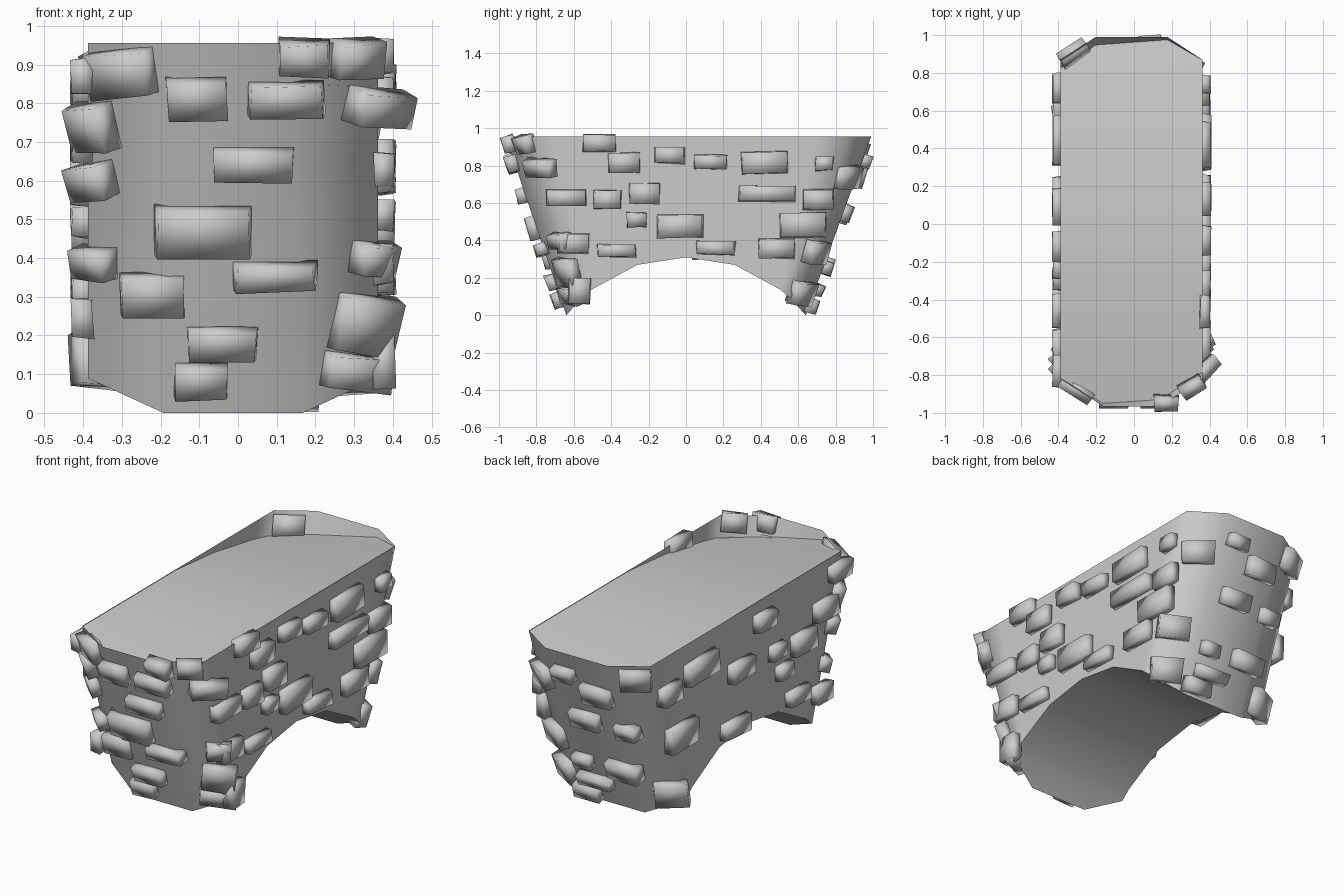
import bpy, bmesh, math, random
from mathutils import Matrix, Vector

if "Cube" in bpy.data.objects:
    bpy.data.objects.remove(bpy.data.objects["Cube"])

random.seed(4)
CX, TOP = -0.013, 0.955

# Wall columns along one side, front to back: (x, y, z at foot), (x, y at rim)
COLS = [((.18, -.64, 0), (.15, -.965)), ((.375, -.56, .09), (.375, -.82)),
        ((.375, -.5, .14), (.375, -.68)), ((.375, -.26, .27), (.375, -.35)),
        ((.375, 0, .31), (.375, 0)), ((.375, .26, .27), (.375, .35)),
        ((.375, .5, .14), (.375, .7)), ((.375, .56, .09), (.375, .87)),
        ((.18, .64, 0), (.19, .99))]


def on_wall(col, z, side):
    (x0, y0, z0), (x1, y1) = col
    t = (z - z0) / (TOP - z0)
    return Vector((CX + side * (x0 + (x1 - x0) * t), y0 + (y1 - y0) * t, z))


def finish(bm, name):
    bmesh.ops.recalc_face_normals(bm, faces=bm.faces)
    me = bpy.data.meshes.new(name)
    bm.to_mesh(me)
    bm.free()
    for p in me.polygons:
        p.use_smooth = True
    ob = bpy.data.objects.new(name, me)
    bpy.context.collection.objects.link(ob)
    return ob


def loft(name, rows, closed=False):
    bm = bmesh.new()
    grid = [[bm.verts.new(p) for p in r] for r in rows]
    n = len(grid)
    for i in range(n if closed else n - 1):
        a, b = grid[i], grid[(i + 1) % n]
        for j in range(len(a) - 1):
            bm.faces.new((a[j], b[j], b[j + 1], a[j + 1]))
    return finish(bm, name)


# Outer walls with an open rim
ring = [(c, 1) for c in COLS] + [(c, -1) for c in reversed(COLS)]
loft("bridge_walls", [[on_wall(c, c[0][2] + (TOP - c[0][2]) * k / 3, s) for k in range(4)]
                      for c, s in ring], True)


# Deck, slightly twisted: it dips at the back left and front right corners
def deck_point(c, side):
    y, x = c[1][1], side * c[1][0]
    dip = .15 * abs(y) ** 1.5 * (.5 - math.copysign(1, y) * x / .75)
    return on_wall(c, TOP - .004 - dip, side)


loft("deck", [[deck_point(c, 1), deck_point(c, -1)] for c in COLS])

# Arched underside
loft("arch_underside", [[on_wall(c, c[0][2], 1), on_wall(c, c[0][2], -1)] for c in COLS])


# Loose facing stones: slightly irregular tapered blocks
def add_stone(bm, pos, yaw, pitch, w, h, d=.065, roll=0):
    m = (Matrix.Translation(pos) @ Matrix.Rotation(yaw, 4, 'Z')
         @ Matrix.Rotation(pitch, 4, 'X') @ Matrix.Rotation(roll, 4, 'Y'))
    j = lambda: random.uniform(-.005, .005)
    for v in bmesh.ops.create_cube(bm, size=1)['verts']:
        k = .94 if v.co.y < 0 else 1.0
        v.co = m @ Vector((v.co.x * w * k + j(), v.co.y * d - .015 + j(), v.co.z * h * k + j()))


def end_stones(name, sign, data):
    a, b = (COLS[0], COLS[1]) if sign < 0 else (COLS[-1], COLS[-2])
    bm = bmesh.new()
    for x, z, w, h in data:
        p, q = on_wall(a, z, 1), on_wall(b, z, 1)
        u = (abs(x - CX) - (p.x - CX)) / (q.x - p.x)
        y, yaw = p.y + (q.y - p.y) * max(0, min(u, 1)), 0
        if u > .3:
            yaw = math.atan2(abs(q.y - p.y), q.x - p.x) * (1 if x > 0 else -1)
            if u > .85:
                yaw *= 1.4
        if sign > 0:
            yaw = math.pi - yaw
        roll = random.uniform(-.1, .1) if u > .3 else random.uniform(-.02, .02)
        add_stone(bm, (x, y, z), yaw, math.radians(17), w, h, roll=roll)
    finish(bm, name)


def side_stones(name, side, data):
    bm = bmesh.new()
    for y, z, w, h in data:
        add_stone(bm, (CX + side * .375, y, z), side * math.pi / 2, 0, w, h, .055,
                  random.uniform(-.03, .03))
    finish(bm, name)


end_stones("front_stones", -1, [
    (-.29, .88, .19, .12), (-.105, .815, .16, .11), (.125, .815, .2, .09),
    (.17, .92, .14, .09), (.30, .92, .13, .10), (.36, .79, .19, .09),
    (-.37, .74, .13, .12), (.04, .645, .21, .09), (-.37, .6, .13, .09),
    (-.09, .47, .25, .13), (-.365, .39, .12, .08), (.095, .355, .215, .07),
    (-.22, .305, .17, .115), (-.04, .18, .18, .09), (-.095, .085, .135, .09),
    (.345, .4, .13, .08), (.32, .23, .18, .15), (.30, .11, .20, .09)])

end_stones("back_stones", 1, [
    (.085, .83, .13, .07), (.27, .74, .18, .12), (-.10, .74, .18, .11),
    (.02, .55, .18, .10), (-.225, .535, .13, .08), (.30, .34, .18, .13),
    (.105, .26, .11, .07), (-.145, .265, .20, .10), (.06, .14, .21, .07),
    (.29, .12, .17, .13), (.13, .055, .16, .08), (-.31, .88, .17, .12),
    (-.34, .14, .18, .15)])

side_stones("right_stones", 1, [
    (-.465, .92, .18, .09), (-.33, .815, .17, .11), (-.09, .855, .165, .09),
    (.13, .82, .18, .075), (.42, .815, .25, .12), (.74, .81, .1, .075),
    (-.64, .63, .21, .09), (-.42, .62, .15, .1), (-.22, .65, .165, .115),
    (.435, .65, .31, .085), (.705, .62, .165, .11), (-.265, .51, .11, .08),
    (-.03, .475, .25, .125), (.625, .48, .25, .135), (-.6, .385, .17, .11),
    (-.37, .345, .21, .07), (.16, .36, .21, .07), (.485, .355, .2, .11),
    (-.57, .13, .12, .14)])

side_stones("left_stones", -1, [
    (-.78, .87, .17, .09), (-.12, .84, .17, .09), (-.66, .70, .2, .11),
    (-.46, .59, .19, .12), (-.23, .625, .12, .08), (.44, .79, .27, .12),
    (.72, .75, .16, .10), (.09, .65, .2, .1), (-.29, .49, .12, .08),
    (-.41, .31, .18, .08), (-.62, .245, .14, .1), (.14, .345, .22, .09),
    (.61, .475, .24, .14)])
